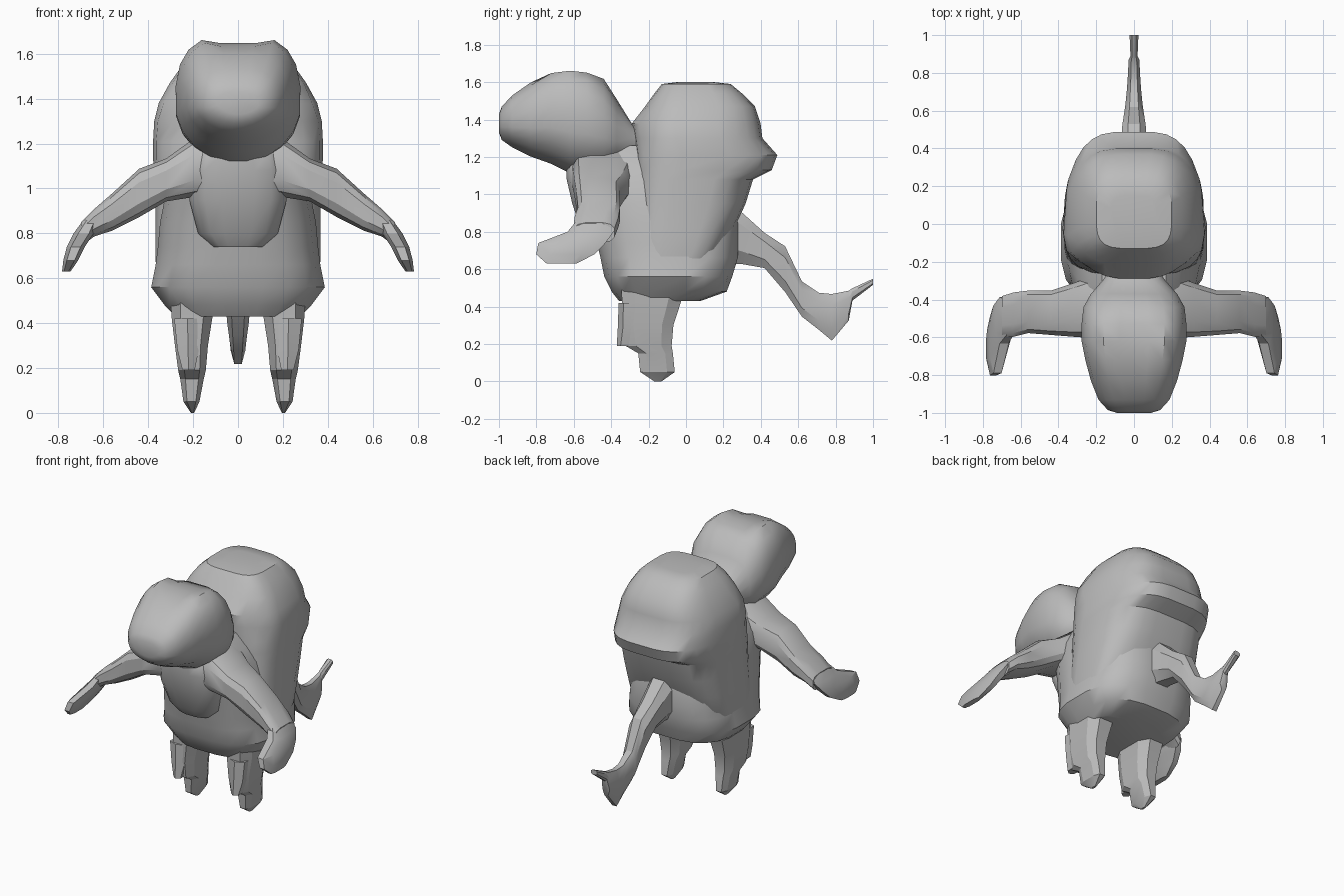
import bpy, math

grey = bpy.data.materials.new("stone grey")
grey.diffuse_color = (0.5, 0.5, 0.5, 1)


def spow(v, e):
    return math.copysign(abs(v) ** e, v)


def loft(name, axis, rings, n=16, p=2.6, p_low=None, widest=0.5,
         smooth=35, mirror=False, warp=None):
    """Skin closed rings along an axis. Ring: (t, u0, u1, v0, v1);
    (u, v) are the other two axes in x, y, z order.
    widest = share of the v range where the ring is broadest,
    p / p_low = squareness above / below it."""
    verts, faces = [], []
    for t, u0, u1, v0, v1 in rings:
        vm = v0 + (v1 - v0) * widest
        for i in range(n):
            a = 2 * math.pi * (i + 0.5) / n
            e = 2 / (p if math.sin(a) > 0 else p_low or p)
            u = (u0 + u1) / 2 + (u1 - u0) / 2 * spow(math.cos(a), e)
            s = spow(math.sin(a), e)
            v = vm + s * ((v1 - vm) if s > 0 else (vm - v0))
            co = [u, v]
            co.insert("xyz".index(axis), t)
            verts.append(warp(*co) if warp else co)
    for r in range(len(rings) - 1):
        for i in range(n):
            j = (i + 1) % n
            faces.append((r * n + i, r * n + j, (r + 1) * n + j, (r + 1) * n + i))
    faces.append(tuple(range(n))[::-1])
    faces.append(tuple(range((len(rings) - 1) * n, len(rings) * n)))
    me = bpy.data.meshes.new(name)
    me.from_pydata(verts, [], faces)
    ob = bpy.data.objects.new(name, me)
    bpy.context.collection.objects.link(ob)
    me.materials.append(grey)
    bpy.ops.object.select_all(action='DESELECT')
    ob.select_set(True)
    bpy.context.view_layer.objects.active = ob
    # consistent outward normals
    bpy.ops.object.mode_set(mode='EDIT')
    bpy.ops.mesh.select_all(action='SELECT')
    bpy.ops.mesh.normals_make_consistent(inside=False)
    bpy.ops.object.mode_set(mode='OBJECT')
    bpy.ops.object.shade_smooth_by_angle(angle=math.radians(smooth))
    if mirror:
        ob.modifiers.new("mirror", 'MIRROR')
    return ob


def sym(rings):
    """(t, half_width, v0, v1) -> ring symmetric in x"""
    return [(t, -w, w, a, b) for t, w, a, b in rings]


def shell_taper(x, y, z):
    """Narrow the shell towards the back and at the upper front collar"""
    k = 1 - 0.7 * max(0, y - 0.12)
    if z > 1.25:
        k -= 2.2 * max(0, -0.14 - y)
    return x * k, y, z


def brow_dip(x, y, z):
    """Lower the middle of the crown so the brows stand up"""
    return x, y, z - (0.035 if abs(x) < 0.12 and z > 1.62 else 0)


# belly, bottom to top
loft("torso", 'z', sym([
    (0.43, 0.28, -0.36, 0.08), (0.48, 0.33, -0.40, 0.22),
    (0.56, 0.39, -0.44, 0.25), (0.66, 0.37, -0.46, 0.28),
    (0.74, 0.36, -0.48, 0.28), (0.85, 0.35, -0.50, 0.28),
    (0.95, 0.33, -0.53, 0.25), (1.08, 0.30, -0.57, 0.20),
    (1.18, 0.24, -0.57, 0.10), (1.26, 0.17, -0.50, 0.0)]), n=20, p=2.9)

# chest overhanging the belly
loft("chest", 'z', sym([
    (0.74, 0.12, -0.52, -0.3), (0.80, 0.18, -0.56, -0.3),
    (0.95, 0.22, -0.61, -0.3), (1.08, 0.22, -0.64, -0.3),
    (1.16, 0.20, -0.64, -0.3), (1.24, 0.16, -0.58, -0.3)]), n=16, p=3)

# shell, bottom to top
loft("shell", 'z', sym([
    (0.56, 0.36, -0.28, 0.10), (0.70, 0.37, -0.29, 0.20),
    (0.82, 0.37, -0.29, 0.26), (0.95, 0.37, -0.28, 0.32),
    (1.08, 0.375, -0.27, 0.36), (1.13, 0.38, -0.27, 0.46),
    (1.21, 0.38, -0.27, 0.49), (1.30, 0.375, -0.28, 0.41),
    (1.38, 0.355, -0.29, 0.40), (1.47, 0.305, -0.22, 0.37),
    (1.54, 0.255, -0.17, 0.30), (1.59, 0.20, -0.13, 0.24),
    (1.60, 0.12, -0.05, 0.15)]), n=24, p=3.8, warp=shell_taper)

# head, snout to nape: square crown over a sharp jaw line and narrow throat
loft("head", 'y', sym([
    (-1.0, 0.09, 1.33, 1.43), (-0.985, 0.14, 1.29, 1.47),
    (-0.93, 0.19, 1.25, 1.53), (-0.83, 0.23, 1.20, 1.60),
    (-0.72, 0.26, 1.16, 1.67), (-0.62, 0.28, 1.11, 1.685),
    (-0.53, 0.28, 1.10, 1.675), (-0.44, 0.27, 1.10, 1.62),
    (-0.37, 0.23, 1.14, 1.51), (-0.29, 0.16, 1.18, 1.38),
    (-0.18, 0.10, 1.2, 1.34)]), n=20, p=2.9, p_low=1.9, widest=0.45,
    smooth=40, warp=brow_dip)

# shoulder and arm
loft("arm", 'x', [
    (0.10, -0.60, -0.26, 0.94, 1.25), (0.19, -0.61, -0.26, 0.96, 1.23),
    (0.32, -0.60, -0.31, 0.94, 1.135), (0.44, -0.59, -0.35, 0.87, 1.09),
    (0.56, -0.58, -0.35, 0.81, 0.98), (0.64, -0.60, -0.36, 0.785, 0.91),
    (0.70, -0.60, -0.38, 0.74, 0.85)],
    n=12, p=3.2, smooth=30, mirror=True)

# flipper hand turned down and forward
loft("hand", 'z', [
    (0.86, 0.62, 0.69, -0.59, -0.40), (0.80, 0.64, 0.735, -0.64, -0.38),
    (0.74, 0.68, 0.765, -0.80, -0.42), (0.68, 0.71, 0.78, -0.81, -0.48),
    (0.63, 0.745, 0.785, -0.75, -0.58)],
    n=8, p=2.8, smooth=30, mirror=True)

# leg tapering to a pointed foot
loft("leg", 'z', [
    (0.56, 0.08, 0.31, -0.36, 0.02), (0.42, 0.11, 0.30, -0.35, -0.02),
    (0.30, 0.13, 0.285, -0.35, -0.06), (0.19, 0.14, 0.27, -0.33, -0.07),
    (0.15, 0.15, 0.26, -0.26, -0.065), (0.05, 0.17, 0.245, -0.25, -0.055),
    (0.0, 0.195, 0.21, -0.17, -0.13)], n=8, p=3, smooth=25, mirror=True)
loft("spur", 'z', [
    (0.42, 0.16, 0.29, -0.36, -0.22), (0.28, 0.17, 0.275, -0.365, -0.22),
    (0.19, 0.19, 0.25, -0.37, -0.26)], n=6, p=3, smooth=25, mirror=True)

# tail from the rump, dipping and curling up to a flat tip
loft("tail", 'y', sym([
    (0.15, 0.12, 0.62, 0.94), (0.29, 0.09, 0.62, 0.92),
    (0.42, 0.075, 0.60, 0.80), (0.53, 0.065, 0.47, 0.73),
    (0.62, 0.05, 0.34, 0.54), (0.71, 0.04, 0.27, 0.48),
    (0.78, 0.035, 0.21, 0.475), (0.87, 0.03, 0.32, 0.49),
    (0.89, 0.02, 0.43, 0.50), (1.0, 0.025, 0.515, 0.55)]),
    n=8, p=2.6, smooth=30)
